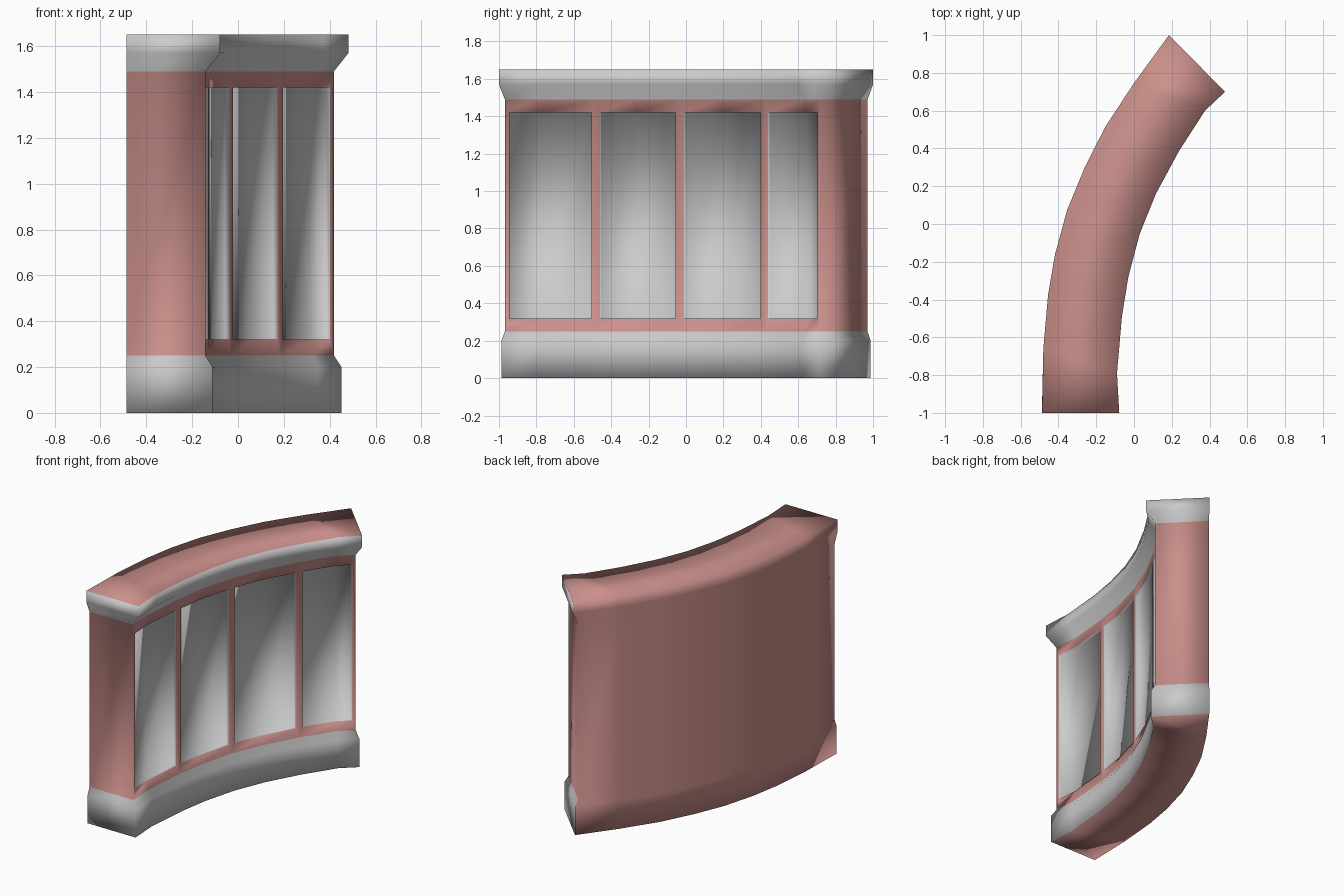
import bpy, bmesh
from mathutils import Vector

cube = bpy.data.objects.get("Cube")
if cube:
    bpy.data.objects.remove(cube)


def material(name, rgb):
    m = bpy.data.materials.new(name)
    m.use_nodes = True
    m.diffuse_color = (*rgb, 1)
    m.node_tree.nodes["Principled BSDF"].inputs["Base Color"].default_value = (*rgb, 1)
    return m


PINK, WHITE = 0, 1
mats = [material("dusty pink", (0.60, 0.28, 0.26)), material("pale grey", (0.60, 0.60, 0.60))]

# Plan outline of the wall at its widest (the coping)
convex = [Vector(p) for p in [(-.487, -1), (-.48, -.66), (-.455, -.375), (-.418, -.16), (-.354, .074),
                              (-.265, .29), (-.153, .513), (0, .746), (.185, 1)]]
concave = [Vector(p) for p in [(-.078, -1), (-.09, -.79), (-.064, -.49), (-.03, -.28), (.03, -.053),
                               (.116, .16), (.238, .386), (.376, .6), (.482, .70)]]
LAST = len(convex) - 1


def normal(i):
    """Direction out of the concave side at plan point i."""
    t = (concave[min(i + 1, LAST)] - concave[max(i - 1, 0)]).normalized()
    return Vector((t.y, -t.x))


def plan(side, end):
    """Outline drawn in by `side` on the concave face and by `end` at both ends."""
    out = [p.copy() for p in convex]
    inn = [p - normal(i) * side for i, p in enumerate(concave)]
    for line in (out, inn):
        line[0] += Vector((0, end))
        line[-1] -= Vector((.55, .83)) * end
    return out + inn[::-1]


# Levels: height, set-back of concave face, set-back of ends
levels = [(0, .033, .015), (.2, .033, .015), (.25, .064, .035),
          (1.49, .064, .035), (1.57, 0, 0), (1.65, 0, 0)]
BODY = 2

bm = bmesh.new()


def face(verts, mat):
    f = bm.faces.new(verts)
    f.material_index = mat
    f.smooth = True
    return f


rings = [[bm.verts.new((p.x, p.y, z)) for p in plan(s, e)] for z, s, e in levels]
count = len(rings[0])

# Wall shell: pink convex face and body ends, pale plinth and coping elsewhere
for k in range(len(rings) - 1):
    lo, hi = rings[k], rings[k + 1]
    for i in range(count):
        j = (i + 1) % count
        if k == BODY and LAST < i < count - 1:
            continue
        pink = i < LAST or k == BODY
        face((lo[j], lo[i], hi[i], hi[j]), PINK if pink else WHITE)

# Top and underside
for ring in (rings[0], rings[-1]):
    for i in range(LAST):
        face((ring[i], ring[i + 1], ring[count - 2 - i], ring[count - 1 - i]), PINK)

# Four framed, recessed panels along the concave face
MARGIN_SIDE, MARGIN_Z, DEPTH = .024, .07, .018
for a in range(0, LAST, 2):
    low = [rings[BODY][count - 1 - i] for i in (a, a + 1, a + 2)]
    high = [rings[BODY + 1][count - 1 - i] for i in (a, a + 1, a + 2)]
    outer = low + high[::-1]
    rim, back = [], []
    for n, v in enumerate(outer):
        col = n if n < 3 else 5 - n
        row = low if n < 3 else high
        p = v.co + Vector((0, 0, MARGIN_Z if n < 3 else -MARGIN_Z))
        if col != 1:
            p += (row[1].co - v.co).normalized() * MARGIN_SIDE
        rim.append(bm.verts.new(p))
        d = normal(a + 1) * DEPTH
        back.append(bm.verts.new(p - Vector((d.x, d.y, 0))))
    for n in range(6):
        m = (n + 1) % 6
        face((outer[n], outer[m], rim[m], rim[n]), PINK)
        face((rim[n], rim[m], back[m], back[n]), WHITE)
    face((back[0], back[1], back[4], back[5]), WHITE)
    face((back[1], back[2], back[3], back[4]), WHITE)

bmesh.ops.recalc_face_normals(bm, faces=bm.faces)
mesh = bpy.data.meshes.new("curved_wall")
bm.to_mesh(mesh)
bm.free()
for m in mats:
    mesh.materials.append(m)
wall = bpy.data.objects.new("curved_wall", mesh)
bpy.context.scene.collection.objects.link(wall)
